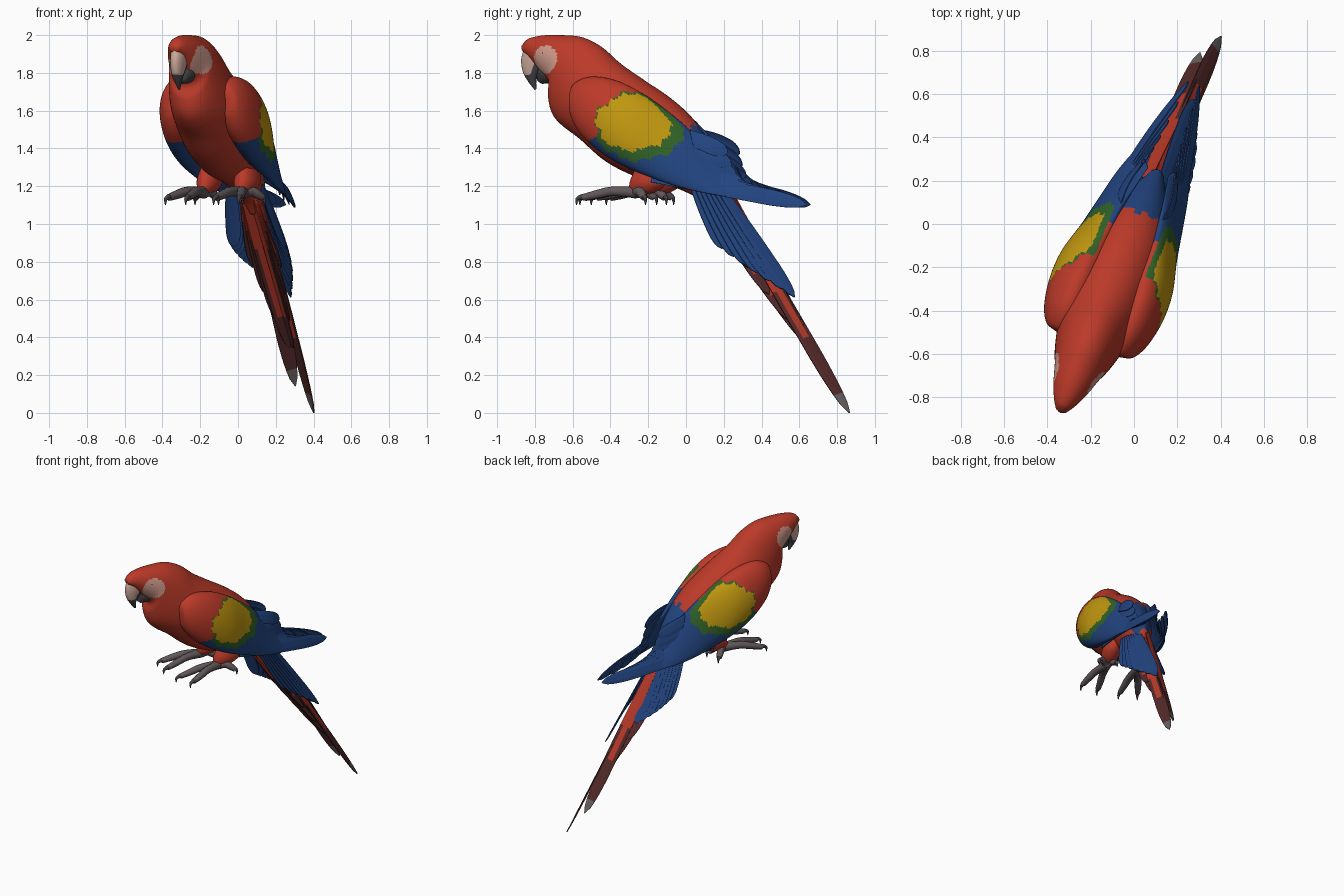
import bpy, bmesh
from math import sin, cos, pi, radians, atan2, sqrt
from mathutils import Vector, Matrix

if "Cube" in bpy.data.objects:
    bpy.data.objects.remove(bpy.data.objects["Cube"])

# The bird is built along its own axis, then turned into place
PLACE = Matrix.Translation((0.013, 0, 0)) @ Matrix.Rotation(radians(-22.1), 4, 'Z')

PALETTE = {
    "scarlet": (0.5, 0.042, 0.022), "blue": (0.016, 0.058, 0.215),
    "yellow": (0.53, 0.31, 0.005), "green": (0.03, 0.12, 0.02),
    "pink_skin": (0.6, 0.31, 0.25), "charcoal": (0.06, 0.055, 0.06),
    "foot_grey": (0.12, 0.095, 0.1), "maroon": (0.09, 0.023, 0.023),
    "tip_grey": (0.14, 0.115, 0.115), "ivory": (0.62, 0.4, 0.33)}
RED, BLUE, YELLOW, GREEN, PINK, DARK, FOOT, MAROON, GREY, IVORY = range(10)
MATS = []
for name, rgb in PALETTE.items():
    m = bpy.data.materials.new(name)
    m.use_nodes = True
    m.diffuse_color = (*rgb, 1)
    node = next(n for n in m.node_tree.nodes if n.type == 'BSDF_PRINCIPLED')
    node.inputs["Base Color"].default_value = (*rgb, 1)
    node.inputs["Roughness"].default_value = 0.7
    MATS.append(m)


def add_object(name, data, mats):
    for m in mats:
        data.materials.append(m)
    ob = bpy.data.objects.new(name, data)
    bpy.context.collection.objects.link(ob)
    ob.matrix_world = PLACE
    return ob


def finish(name, bm, smooth=True):
    for f in bm.faces:
        f.smooth = smooth
    me = bpy.data.meshes.new(name)
    bm.to_mesh(me)
    bm.free()
    return add_object(name, me, MATS)


def catmull(rows, steps):
    """Smoothly interpolate rows of numbers."""
    out = []
    for i in range(len(rows) - 1):
        a, b, c, d = (rows[max(0, min(len(rows) - 1, i + k))] for k in (-1, 0, 1, 2))
        for s in range(steps):
            t = s / steps
            out.append([0.5 * (2 * q + (r - p) * t + (2 * p - 5 * q + 4 * r - w) * t * t
                               + (3 * q - p - 3 * r + w) * t ** 3)
                        for p, q, r, w in zip(a, b, c, d)])
    return out + [list(rows[-1])]


def loft(name, rows, colour, steps=6, sides=32, side=1):
    """Rows: top y, top z, bottom y, bottom z, half width, top x, bottom x."""
    rows = [tuple(r) + (0, 0) if len(r) == 5 else r for r in rows]
    bm = bmesh.new()
    rings = []
    for ty, tz, by, bz, w, tx, bx in catmull(rows, steps):
        top, bot = Vector((tx, ty, tz)), Vector((bx, by, bz))
        mid, axis = (top + bot) / 2, (top - bot) / 2
        ring = []
        for k in range(sides):
            a = 2 * pi * k / sides
            p = mid + axis * cos(a) + Vector((max(w, 0.003) * sin(a), 0, 0))
            ring.append(bm.verts.new((p.x * side, p.y, p.z)))
        rings.append(ring)
    for r, q in zip(rings, rings[1:]):
        for k in range(sides):
            n = (k + 1) % sides
            bm.faces.new((r[k], r[n], q[n], q[k]))
    bm.faces.new(rings[0])
    bm.faces.new(rings[-1])
    bmesh.ops.recalc_face_normals(bm, faces=bm.faces)
    for f in bm.faces:
        f.material_index = colour(f.calc_center_median()) if callable(colour) else colour
    return finish(name, bm)


def feather(bm, root, tip, half, normal, bands, bow=0.0, lift=0.0, steps=24):
    """Rounded blade; bands are (end along the blade, centre colour, edge colour)."""
    root, tip = Vector(root), Vector(tip)
    d = (tip - root).normalized()
    n = Vector(normal)
    n = (n - d * n.dot(d)).normalized()
    across = n.cross(d)
    rows = []
    for i in range(steps + 1):
        t = i / steps
        w = half * (0.6 + 0.4 * sin(min(t * 1.6, 1) * pi / 2))
        w *= sqrt(max(0.004, 1 - (max(0, t - 0.72) / 0.28) ** 2))
        c = root.lerp(tip, t) + n * (lift + bow * 4 * t * (1 - t))
        rows.append([bm.verts.new(c + across * w * e - n * e * e * w * 0.1)
                     for e in (-1, -0.45, 0.45, 1)])
    for i, (r, q) in enumerate(zip(rows, rows[1:])):
        centre, edge = next(b[1:] for b in bands if (i + 0.5) / steps <= b[0])
        for k, col in enumerate((edge, centre, edge)):
            bm.faces.new((r[k], r[k + 1], q[k + 1], q[k])).material_index = col


def finish_feathers(name, bm):
    bmesh.ops.recalc_face_normals(bm, faces=bm.faces)
    mod = finish(name, bm, False).modifiers.new("thickness", 'SOLIDIFY')
    mod.thickness, mod.offset = 0.006, 0


def mix(a, b, t):
    return Vector(a).lerp(Vector(b), t)


# Body with head, bare cheeks and blue rump
def body_colour(p):
    if ((p.y + 0.765) / 0.075) ** 2 + ((p.z - 1.87) / 0.075) ** 2 < 1 and abs(p.x) > 0.03:
        return PINK
    return BLUE if p.y > 0.055 + 0.01 * sin(90 * p.x) and p.z > 1.5 - 1.5 * p.y else RED


loft("body", [
    (-.935, 1.945, -.925, 1.91, .025), (-.90, 1.98, -.87, 1.86, .053),
    (-.82, 1.998, -.82, 1.80, .082), (-.72, 2.0, -.765, 1.735, .107),
    (-.60, 1.99, -.775, 1.66, .125), (-.49, 1.94, -.755, 1.58, .145),
    (-.38, 1.85, -.70, 1.52, .165), (-.25, 1.765, -.60, 1.45, .185),
    (-.10, 1.67, -.45, 1.33, .192), (.02, 1.57, -.28, 1.25, .178),
    (.12, 1.45, -.08, 1.20, .135), (.20, 1.33, .08, 1.13, .085),
    (.27, 1.20, .17, 1.05, .04)], body_colour, steps=9, sides=64)

# Hooked beak, pale above and dark below
loft("upper_beak", [
    (-.925, 1.925, -.78, 1.89, .042), (-.94, 1.87, -.79, 1.84, .04),
    (-.932, 1.81, -.83, 1.80, .032), (-.905, 1.76, -.855, 1.765, .022),
    (-.865, 1.71, -.855, 1.715, .005)],
    lambda p: IVORY if p.z > 1.79 and p.y < -.88 + .5 * (p.z - 1.79) else DARK, steps=8)
loft("lower_beak", [
    (-.83, 1.87, -.71, 1.82, .066), (-.845, 1.81, -.73, 1.755, .056),
    (-.85, 1.765, -.82, 1.742, .022)], DARK)


# Wing colour patches: yellow inside green, scarlet above, blue below
def wing_colour(p):
    y, z = p.y + 0.2, p.z - 1.54
    a = atan2(z, y)
    wobble = 1 + 0.09 * sin(7 * a) + 0.09 * sin(16 * a + 1)
    if (y / 0.2) ** 2 + (z / 0.15) ** 2 < wobble and abs(p.x) > 0.155:
        return YELLOW
    if ((y - 0.025) / 0.235) ** 2 + ((z + 0.02) / 0.185) ** 2 < wobble and abs(p.x) > 0.125:
        return GREEN
    return RED if p.z > 1.53 + 0.35 * y and p.y < 0.06 else BLUE


for s, label in ((1, "left"), (-1, "right")):
    loft(label + "_wing", [
        (-.60, 1.69, -.595, 1.64, .01, .15, .16), (-.575, 1.745, -.58, 1.56, .055, .15, .17),
        (-.48, 1.78, -.52, 1.47, .09, .15, .18), (-.34, 1.76, -.40, 1.375, .105, .15, .195),
        (-.20, 1.695, -.26, 1.30, .10, .14, .20), (-.06, 1.60, -.10, 1.24, .065, .12, .20),
        (.06, 1.50, .06, 1.19, .04, .10, .19), (.18, 1.38, .20, 1.16, .022, .07, .17),
        (.26, 1.31, .33, 1.14, .008, .05, .13)], wing_colour, steps=12, sides=96, side=s)

    # Flight feathers, short at the back edge and long at the lower edge
    bm = bmesh.new()
    count = 8
    for i in range(count):
        t = i / (count - 1)
        root = mix((.09, -.02, 1.48), (.19, -.12, 1.25), t)
        tip = mix((.075, .27, 1.37), (.035, .70, 1.105), t)
        tip.y -= .1 * sin(pi * t)
        tip.z -= .055 * sin(pi * t)
        feather(bm, (root.x * s, root.y, root.z), (tip.x * s, tip.y, tip.z),
                0.044, (0.9 * s, 0.12, 0.3), [(1, BLUE, BLUE)], bow=0.03, lift=0.012 - 0.003 * i)
    finish_feathers(label + "_flight_feathers", bm)

    # Tail half: blue fan, scarlet under layer and one long streamer
    bm = bmesh.new()
    roof = (0.56 * s, 0.62, 0.47)
    widest, longest = (((.15, .27, .87), (.02, .62, .605)) if s > 0
                       else ((.125, .22, .88), (.07, .44, .74)))
    for i in range(7):
        t = i / 6
        tip = mix(widest, longest, t)
        feather(bm, (s * (.09 - .06 * t), .08 + .1 * t, 1.21),
                (s * (tip.x + .02 * sin(pi * t)), tip.y, tip.z),
                0.04, roof, [(1, BLUE, BLUE)], lift=0.003 * i)
    for i in range(4):
        t = i / 3
        tip = mix((.085, .40, .78), (.03, .74, .36), t)
        feather(bm, (s * .04, .13, 1.16), (s * tip.x, tip.y, tip.z), 0.036, roof,
                [(.35, RED, RED), (.8, RED, MAROON), (1, MAROON, MAROON)], lift=-0.018 - 0.005 * i)
    # The right streamer lies over the blue fan, the left one under it
    end, lift = ((.04, .955, .005), -.01) if s > 0 else ((-.01, .82, .13), .03)
    feather(bm, (s * .02, .2, 1.2), end, 0.042, roof,
            [(.45, RED, RED), (.68, RED, MAROON), (.92, MAROON, MAROON), (1, GREY, GREY)], lift=lift)
    finish_feathers(label + "_tail_feathers", bm)

    # Feathered thigh
    loft(label + "_thigh", [(a, b, c, d, w, .105, .11) for a, b, c, d, w in (
        (-.24, 1.30, -.05, 1.27, .05), (-.27, 1.24, -.07, 1.21, .062),
        (-.28, 1.195, -.13, 1.17, .048), (-.27, 1.165, -.19, 1.155, .022))], RED, side=s)

    # Two toes forward and two back, each with a curved claw
    for part, colour in (("toes", FOOT), ("claws", DARK)):
        cu = bpy.data.curves.new(label + "_" + part, 'CURVE')
        cu.dimensions, cu.bevel_depth, cu.bevel_resolution = '3D', 0.026, 3
        cu.resolution_u, cu.use_fill_caps = 6, True
        for spread, reach in ((.09, -.27), (-.03, -.30), (.08, .08), (-.04, .09)):
            if part == "toes":
                pts = ((0, 0, 1.165, 1.2), (.4, .4, 1.18, 1), (.8, .75, 1.155, .95), (1, 1, 1.14, .7))
            else:
                pts = ((1, .98, 1.145, .6), (1.05, 1.08, 1.14, .45),
                       (1.08, 1.12, 1.125, .3), (1.08, 1.11, 1.1, .08))
            sp = cu.splines.new('NURBS')
            sp.points.add(len(pts) - 1)
            sp.use_endpoint_u, sp.order_u = True, 3
            for p, (a, b, z, r) in zip(sp.points, pts):
                p.co = (s * (.112 + spread * a), -.24 + reach * b, z, 1)
                p.radius = r
        add_object(label + "_" + part, cu, [MATS[colour]])

    # Small eye with pupil
    for part, x, r, colour in (("eye", .081, .012, PINK), ("pupil", .0885, .006, DARK)):
        bm = bmesh.new()
        bmesh.ops.create_uvsphere(bm, u_segments=16, v_segments=10, radius=r,
                                  matrix=Matrix.Translation((s * x, -.78, 1.905)))
        for f in bm.faces:
            f.material_index = colour
        finish(label + "_" + part, bm)
